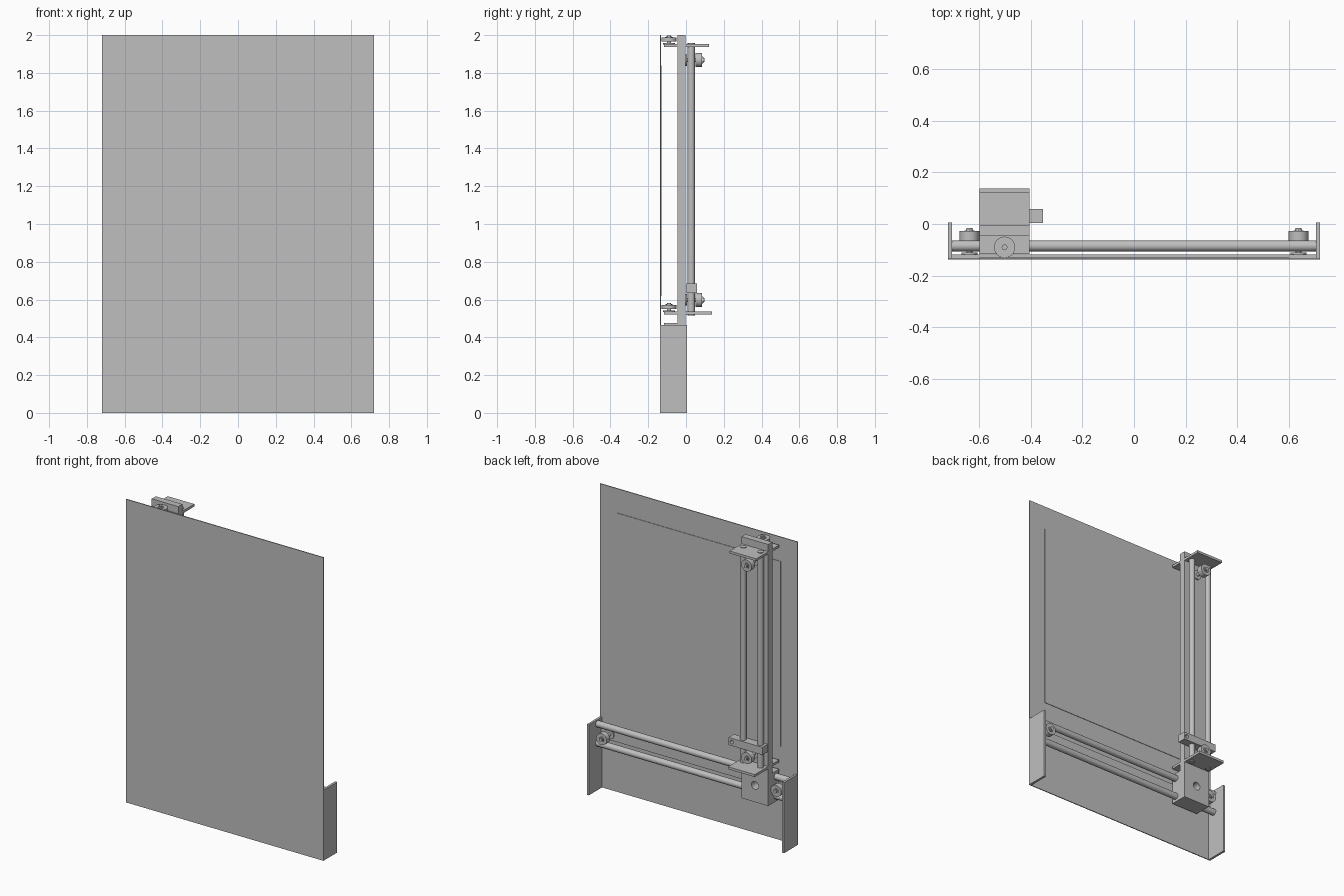
import bpy
from math import pi

cube = bpy.data.objects.get("Cube")
if cube:
    bpy.data.objects.remove(cube, do_unlink=True)

grey = bpy.data.materials.new("plain grey")
grey.use_nodes = True
grey.diffuse_color = (0.52, 0.52, 0.52, 1)
bsdf = next(n for n in grey.node_tree.nodes if n.type == 'BSDF_PRINCIPLED')
bsdf.inputs["Base Color"].default_value = grey.diffuse_color
bsdf.inputs["Roughness"].default_value = 0.6

TURN = {'x': (0, pi / 2, 0), 'y': (pi / 2, 0, 0), 'z': (0, 0, 0)}


def finish(name):
    ob = bpy.context.object
    ob.name = name
    ob.data.materials.append(grey)
    return ob


def box(name, x, y, z):
    """Box from the (low, high) pair on each axis."""
    spans = (x, y, z)
    bpy.ops.mesh.primitive_cube_add(size=1, location=[(a + b) / 2 for a, b in spans])
    bpy.context.object.scale = [b - a for a, b in spans]
    bpy.ops.object.transform_apply(location=False, rotation=False)
    return finish(name)


def rod(name, axis, centre, span, radius, sides=32):
    """Cylinder along an axis; centre holds the other two coordinates in order."""
    loc = list(centre)
    loc.insert('xyz'.index(axis), sum(span) / 2)
    bpy.ops.mesh.primitive_cylinder_add(vertices=sides, radius=radius, depth=span[1] - span[0],
                                        location=loc, rotation=TURN[axis])
    ob = finish(name)
    if sides > 6:
        bpy.ops.object.shade_smooth_by_angle()
    return ob


def drill(target, *cutters):
    for cutter in cutters:
        mod = target.modifiers.new("hole", 'BOOLEAN')
        mod.object = cutter
        mod.solver = 'EXACT'
        bpy.context.view_layer.objects.active = target
        bpy.ops.object.modifier_apply(modifier=mod.name)
        bpy.data.objects.remove(cutter, do_unlink=True)


def pulley(name, axis, centre, base, low, high, tip, radius=0.038):
    """Wheel on an axle, with a washer at the base and a nut on top."""
    rod(name + "_axle", axis, centre, (base, tip), 0.011, 16)
    rod(name + "_washer", axis, centre, (base, base + 0.008), radius * 0.8)
    rod(name + "_wheel", axis, centre, (low, high), radius)
    rod(name + "_hub", axis, centre, (high, high + 0.003), radius * 0.5)
    rod(name + "_nut", axis, centre, (high, (high + tip) / 2), 0.016, 6)


# Front board, thin rear sheet and side walls
box("front_board", (-0.72, 0.72), (-0.138, -0.132), (0, 2))
box("rear_sheet", (-0.6, 0.6), (-0.133, -0.129), (0.62, 1.84))
for side, s in (("left", 1), ("right", -1)):
    box(side + "_wall", sorted((s * 0.705, s * 0.72)), (-0.138, 0.006), (0, 0.465))

# Horizontal guide
MID = 0.375
box("guide_backing", (-0.705, 0.705), (-0.133, -0.119), (MID - 0.04, MID + 0.04))
for name, dz in (("upper", 0.063), ("lower", -0.063)):
    rod(name + "_guide_rod", 'x', (-0.085, MID + dz), (-0.705, 0.705), 0.021)
for side, s in (("left", 1), ("right", -1)):
    pulley(side + "_pulley", 'y', (s * 0.637, MID), -0.119, -0.063, -0.028, -0.016)

# Carriage block and tall mast plate, with a hole through both
CX = -0.501
WIDE = (CX - 0.097, CX + 0.097)
for part in (box("carriage_block", WIDE, (-0.117, -0.045), (0.275, 0.475)),
             box("mast_plate", WIDE, (-0.045, -0.003), (0.275, 2))):
    drill(part, rod("hole_cutter", 'y', (CX, 0.385), (-0.3, 0.3), 0.026))

# Vertical guide
for name, dx in (("left", 0.063), ("right", -0.063)):
    rod(name + "_mast_rod", 'z', (CX + dx, 0.028), (0.515, 1.957), 0.019)
for name, z, back in (("lower", 0.52, 0.138), ("upper", 1.937, 0.122)):
    box(name + "_rod_bracket", WIDE, (-0.003, back), (z, z + 0.016))
    box(name + "_front_bracket", WIDE, (-0.117, -0.045), (z, z + 0.016))
    pulley(name + "_front_pulley", 'z', (CX, -0.09), z + 0.014, z + 0.03, z + 0.05, z + 0.062, 0.041)
for name, z in (("lower", 0.598), ("upper", 1.868)):
    pulley(name + "_mast_pulley", 'y', (CX, z), -0.003, 0.05, 0.086, 0.098)

# Sliding tool holder
holder = box("tool_holder", (-0.598, -0.352), (0.003, 0.058), (0.635, 0.685))
drill(holder, rod("tool_hole_cutter", 'y', (-0.374, 0.66), (-0.2, 0.2), 0.012))
